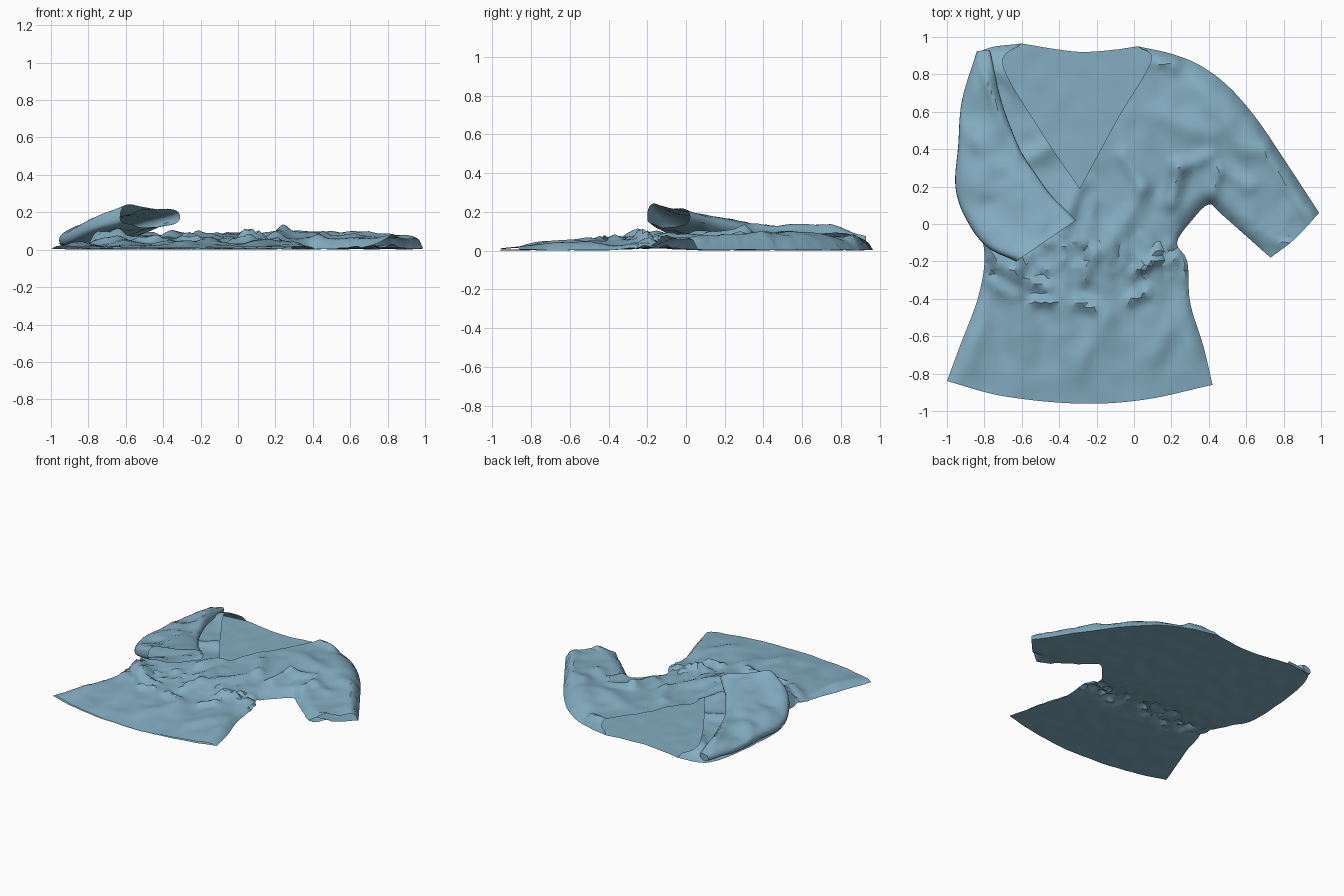
import bpy, bmesh, random
from math import sin, cos, pi, exp, copysign
from mathutils import Vector, noise, geometry

if "Cube" in bpy.data.objects:
    bpy.data.objects.remove(bpy.data.objects["Cube"])

random.seed(4)
STEP = 0.025


def catmull(a, b, c, d, t):
    return 0.5 * (2 * b + (c - a) * t + (2 * a - 5 * b + 4 * c - d) * t * t
                  + (3 * b - a - 3 * c + d) * t ** 3)


def curve(pts, step=0.03, count=0):
    """Smooth curve through points, by spacing or by steps per span."""
    p = [Vector(q) for q in pts]
    p = [2 * p[0] - p[1]] + p + [2 * p[-1] - p[-2]]
    out = []
    for a, b, c, d in zip(p, p[1:], p[2:], p[3:]):
        n = count or max(1, round((c - b).length / step))
        out += [catmull(a, b, c, d, i / n) for i in range(n)]
    return out + [p[-2]]


def lerp_table(table, t):
    for (a, va), (b, vb) in zip(table, table[1:]):
        if t <= b:
            return va + (vb - va) * max(0, (t - a) / (b - a))
    return table[-1][1]


def seg_dist(p, a, b):
    d = b - a
    t = max(0, min(1, (p - a).dot(d) / max(d.length_squared, 1e-9)))
    return (p - a - d * t).length


def chain_dist(p, chain):
    return min(seg_dist(p, a, b) for a, b in zip(chain, chain[1:]))


# Outline in pieces, running anticlockwise from the left hem corner
hem = curve([(-1, -.84), (-.7, -.92), (-.3, -.96), (.05, -.94), (.42, -.86)])
right_side = curve([(.42, -.86), (.37, -.65), (.30, -.42), (.285, -.2), (.23, -.1),
                    (.31, .02), (.40, .105), (.47, .05), (.73, -.18)])
cuff = curve([(.73, -.18), (.86, -.08), (.99, .06)])
shoulder = curve([(.99, .06), (.8, .35), (.65, .57), (.5, .74), (.35, .85), (.2, .91), (.02, .95)])
back_neck = curve([(.02, .95), (-.12, .93), (-.28, .92), (-.42, .935), (-.6, .965)])
front_neck = (curve([(.02, .95), (.09, .87), (-.09, .56), (-.29, .19)])[:-1]
              + curve([(-.29, .19), (-.5, .5), (-.7, .85), (-.6, .965)]))
left_side = curve([(-.6, .965), (-.78, .94), (-.85, .87), (-.91, .6), (-.93, .2), (-.86, .04),
                   (-.8, -.15), (-.83, -.38), (-.93, -.65), (-1, -.84)])
seams = [right_side, shoulder, left_side]

# Folds: start, end, height, width
folds = [((.2, .12), (.24, .3), .045, .045), ((.24, .3), (.4, .36), .025, .04),
         ((-.36, .05), (-.29, .2), .035, .05), ((.04, .2), (-.05, .36), .025, .045),
         ((-.12, -.1), (.05, .18), .022, .05), ((-.27, -.1), (-.22, .12), .022, .04),
         ((-.55, -.31), (-.46, -.34), .035, .03), ((-.53, -.42), (-.44, -.42), .035, .025),
         ((-.27, -.3), (-.24, -.22), .035, .03), ((-.3, -.42), (-.22, -.45), .04, .032),
         ((0, -.26), (.1, -.21), .035, .026), ((-.02, -.41), (.06, -.37), .04, .03),
         ((-.78, -.15), (-.62, -.28), .045, .045), ((-.8, -.3), (-.64, -.38), .02, .035),
         ((.12, .88), (.22, .86), .03, .035), ((.1, .6), (.4, .48), .018, .06),
         ((.36, .72), (.6, .4), .02, .06), ((.45, .3), (.62, .2), .02, .04),
         ((.42, .15), (.45, .27), .025, .03), ((.72, .4), (.95, .07), .03, .05),
         ((-.3, -.8), (-.16, -.5), .018, .06), ((.1, -.72), (.22, -.5), .018, .06),
         ((-.6, .33), (-.45, .42), .025, .05), ((-.62, .72), (-.72, .82), .025, .04)]
folds = [(Vector(a), Vector(b), h, w) for a, b, h, w in folds]
LOFT = [(-.96, .006), (-.8, .02), (-.6, .033), (-.25, .038), (0, .055), (.5, .068), (.96, .065)]


def back_z(p):
    waist = exp(-((p.y + .17) / .13) ** 2)
    n = noise.noise(Vector((p.x * 9, p.y * 9, 3)))
    crumple = abs(noise.noise(Vector((p.x * 12, p.y * 15, 8))))
    return .014 + .005 * n + waist * (.008 + .05 * crumple)


def front_z(p):
    d = min(chain_dist(p, s) for s in seams)
    calm = max(0, min(1, (p.y + .95) / .25))
    z = .02 * noise.noise(Vector((p.x * 5, p.y * 3, 1)))
    z += .006 * noise.noise(Vector((p.x * 12, p.y * 9, 5)))
    z += .013 * sin(p.x * 26 + 2 * p.y) * exp(-((p.y + .35) / .3) ** 2)
    for a, b, h, w in folds:
        z += h * exp(-(seg_dist(p, a, b) / w) ** 2)
    z = lerp_table(LOFT, p.y) + z * calm
    return back_z(p) + max(z, .006) * min(1, d / .07) ** .5


cloth = bpy.data.materials.new("blue_cloth")
cloth.diffuse_color = (.23, .42, .54, 1)
cloth.use_nodes = True
cloth.node_tree.nodes["Principled BSDF"].inputs["Base Color"].default_value = cloth.diffuse_color


def finish(bm, name):
    me = bpy.data.meshes.new(name)
    bm.to_mesh(me)
    bm.free()
    me.materials.append(cloth)
    ob = bpy.data.objects.new(name, me)
    bpy.context.collection.objects.link(ob)
    bpy.ops.object.select_all(action='DESELECT')
    ob.select_set(True)
    bpy.context.view_layer.objects.active = ob
    bpy.ops.object.shade_smooth_by_angle(angle=.6)


def add_panel(bm, pieces, height, flip):
    """Triangulated cloth panel inside the closed outline."""
    loop = [p for piece in pieces for p in piece[:-1]]
    n = len(loop)
    pts = list(loop)
    closed = loop + loop[:1]
    for i in range(int(2 / STEP) + 1):
        for j in range(int(1.95 / STEP) + 1):
            p = Vector((-1 + i * STEP + (j % 2) * STEP / 2, -.97 + j * STEP))
            p += Vector((random.uniform(-.005, .005), random.uniform(-.005, .005)))
            if chain_dist(p, closed) > .013:
                pts.append(p)
    edges = [(i, (i + 1) % n) for i in range(n)]
    co, _, faces, *_ = geometry.delaunay_2d_cdt(pts, edges, [], 1, 1e-5)
    made = {}
    for f in faces:
        for i in f:
            if i not in made:
                made[i] = bm.verts.new((co[i].x, co[i].y, height(co[i])))
        bm.faces.new([made[i] for i in (reversed(f) if flip else f)])


# Shirt body with the spread sleeve: back and front panels stitched at the seams
bm = bmesh.new()
add_panel(bm, [hem, right_side, cuff, shoulder, back_neck, left_side], back_z, True)
add_panel(bm, [hem, right_side, cuff, shoulder, front_neck, left_side], front_z, False)
keys = {(round(p.x, 4), round(p.y, 4)) for s in seams for p in s}
stitch = [v for v in bm.verts if (round(v.co.x, 4), round(v.co.y, 4)) in keys]
bmesh.ops.remove_doubles(bm, verts=stitch, dist=.002)
finish(bm, "shirt_body")

# Sleeve folded over the chest: left edge, right edge, half thickness and extra lift at the left
left_edge = curve([(-.84, .925, .05), (-.92, .66, .055), (-.94, .42, .055), (-.955, .2, .06),
                   (-.90, .03, .08), (-.79, -.12, .13), (-.63, -.2, .18)], count=6)
right_edge = curve([(-.77, .93, .07), (-.71, .66, .10), (-.61, .40, .11), (-.52, .26, .13),
                    (-.44, .15, .15), (-.37, .08, .17), (-.31, .02, .185)], count=6)
thick = curve([(.025, 0), (.035, .005), (.045, .01), (.05, .01), (.05, .015), (.045, .04),
               (.045, .055)], count=6)
creases = [((-.82, .85), (-.62, .38), .025, .03), ((-.9, .5), (-.72, .3), .018, .04),
           ((-.85, .2), (-.62, .12), .015, .05), ((-.7, .1), (-.5, -.02), .015, .04)]
creases = [(Vector(a), Vector(b), h, w) for a, b, h, w in creases]
bm = bmesh.new()
RING = 36
rings = []
for left, right, (half, lift) in zip(left_edge, right_edge, thick):
    ring = []
    for j in range(RING):
        c, s = cos(2 * pi * j / RING), sin(2 * pi * j / RING)
        p = (left + right) / 2 + (right - left) / 2 * copysign(abs(c) ** .8, c)
        tall = half + (lift * max(0, -c) if s > 0 else 0)
        p.z += tall * copysign(abs(s) ** .7, s)
        p.z += abs(s) * (.022 * noise.noise(Vector((p.x * 6, p.y * 6, 2 + s)))
                         + .008 * noise.noise(Vector((p.x * 13, p.y * 13, 6))))
        if s > 0:
            p.z += s * sum(h * exp(-(seg_dist(p.xy, a, b) / w) ** 2) for a, b, h, w in creases)
        p.z = max(p.z, .015)
        ring.append(bm.verts.new(p))
    rings.append(ring)
for a, b in zip(rings, rings[1:]):
    for j in range(RING):
        m = (j + 1) % RING
        bm.faces.new((a[j], b[j], b[m], a[m]))
bm.faces.new(rings[0])
bmesh.ops.triangulate(bm, faces=bm.faces[:])
bmesh.ops.recalc_face_normals(bm, faces=bm.faces[:])
finish(bm, "folded_sleeve")

# Rest the garment on the ground
low = min(v.co.z for ob in bpy.data.objects for v in ob.data.vertices)
for ob in bpy.data.objects:
    for v in ob.data.vertices:
        v.co.z -= low
